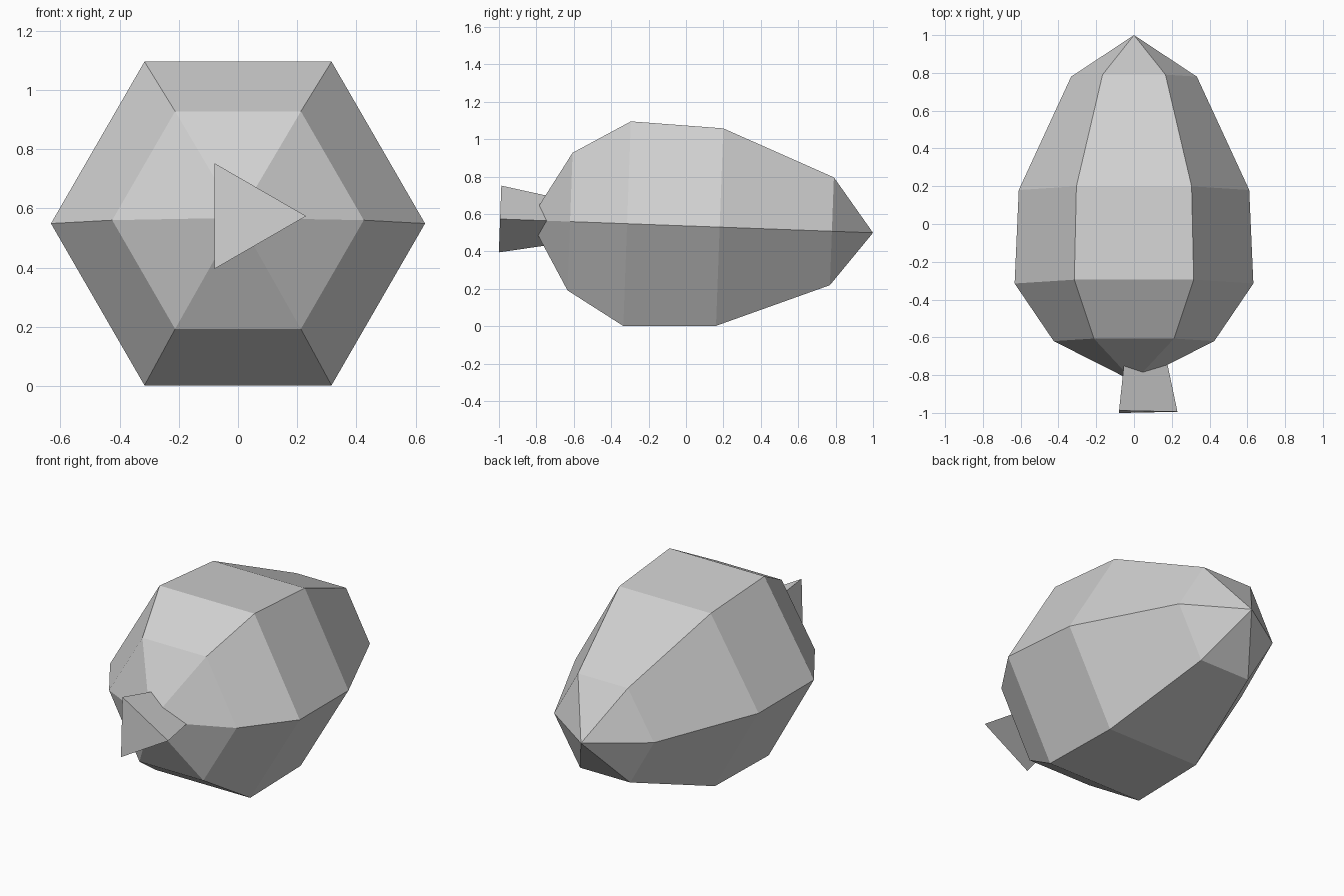
import bpy
import bmesh
from math import cos, sin, tau
from mathutils import Vector

cube = bpy.data.objects.get("Cube")
if cube:
    bpy.data.objects.remove(cube, do_unlink=True)

grey = bpy.data.materials.new("light_grey")
grey.use_nodes = True
grey.diffuse_color = (0.64, 0.64, 0.64, 1)
grey.node_tree.nodes["Principled BSDF"].inputs["Base Color"].default_value = grey.diffuse_color

# Both parts share one axis that rises slightly towards the front
SLOPE = 0.037
AXIS_UP = Vector((0, SLOPE, 1)).normalized()


def axis_point(y, x=0):
    return Vector((x, y, 0.5 + SLOPE * (1 - y)))


def lathe(name, profile, sides, x=0):
    """Flat-sided solid along the axis; profile holds (y, radius) pairs."""
    bm = bmesh.new()
    rings = []
    for y, r in profile:
        centre = axis_point(y, x)
        count = sides if r else 1
        rings.append([bm.verts.new(centre + Vector((r * cos(tau * i / sides), 0, 0))
                                   + AXIS_UP * (r * sin(tau * i / sides)))
                      for i in range(count)])
    for a, b in zip(rings, rings[1:]):
        for i in range(sides):
            j = (i + 1) % sides
            if len(a) == 1:
                bm.faces.new((a[0], b[j], b[i]))
            elif len(b) == 1:
                bm.faces.new((a[i], a[j], b[0]))
            else:
                bm.faces.new((a[i], a[j], b[j], b[i]))
    for ring in (rings[0], rings[-1]):
        if len(ring) > 1:
            bm.faces.new(ring)
    bmesh.ops.recalc_face_normals(bm, faces=bm.faces)
    mesh = bpy.data.meshes.new(name)
    bm.to_mesh(mesh)
    bm.free()
    mesh.materials.append(grey)
    obj = bpy.data.objects.new(name, mesh)
    bpy.context.collection.objects.link(obj)
    return obj


# Six-sided body, pointed at both ends
lathe("body", [(-0.835, 0), (-0.62, 0.425), (-0.315, 0.632),
               (0.18, 0.61), (0.78, 0.333), (1.0, 0)], 6)

# Three-sided stem, narrowing into the body
lathe("stem", [(-0.994, 0.206), (-0.68, 0.14)], 3, x=0.024)
